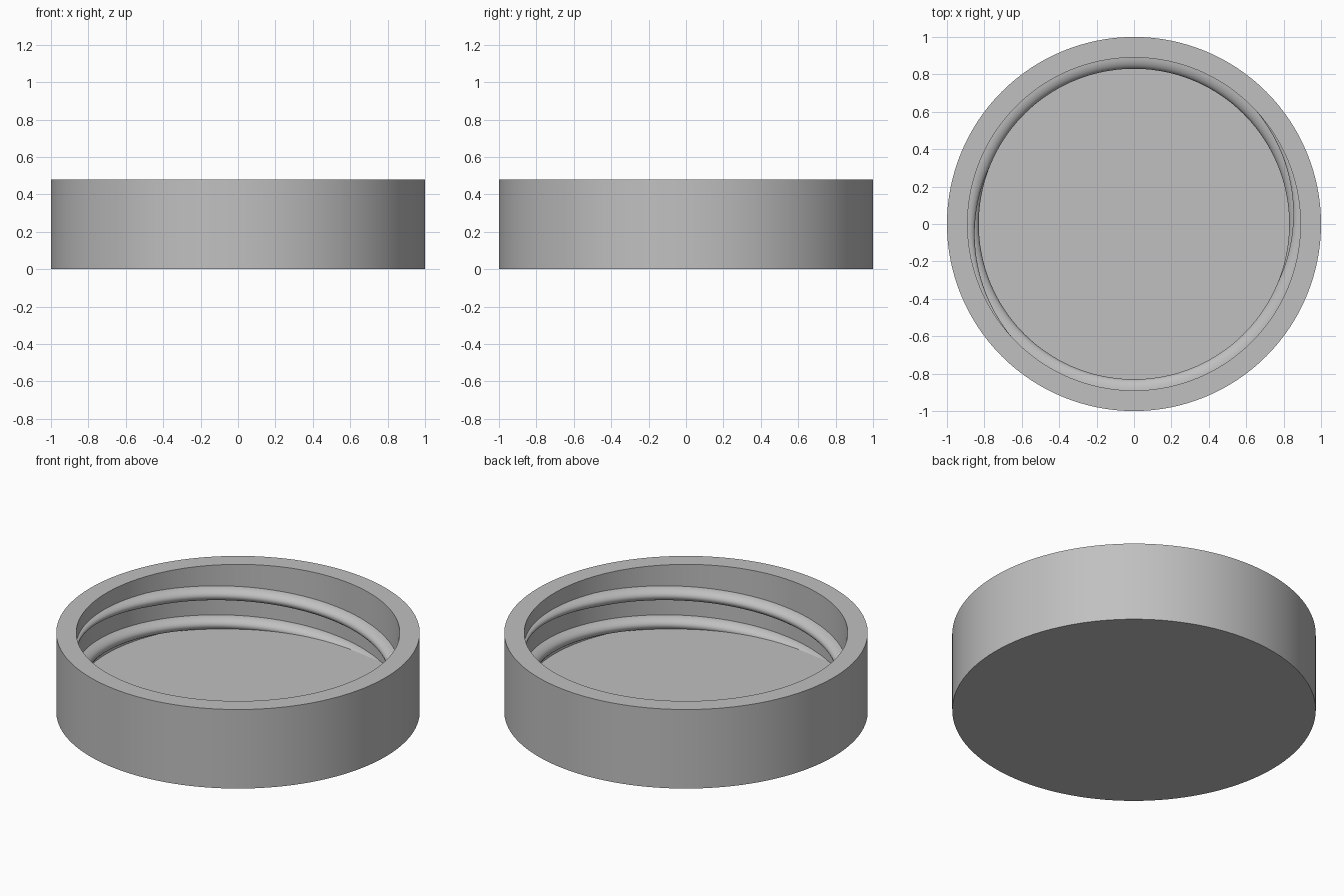
import bpy
import bmesh
from math import sin, cos, pi, radians
from mathutils import Vector

cube = bpy.data.objects.get("Cube")
if cube:
    bpy.data.objects.remove(cube)

GREY = (0.53, 0.53, 0.53, 1.0)
HEIGHT, FLOOR = 0.48, 0.11
OUTER, INNER = 1.0, 0.89
SEGMENTS = 128

mat = bpy.data.materials.new("plain grey")
mat.use_nodes = True
mat.diffuse_color = GREY
mat.node_tree.nodes["Principled BSDF"].inputs["Base Color"].default_value = GREY


def finish(bm, name):
    """Turn a bmesh into a shaded object with outward normals."""
    mesh = bpy.data.meshes.new(name)
    bm.to_mesh(mesh)
    bm.free()
    mesh.materials.append(mat)
    obj = bpy.data.objects.new(name, mesh)
    bpy.context.collection.objects.link(obj)
    bpy.ops.object.select_all(action="DESELECT")
    obj.select_set(True)
    bpy.context.view_layer.objects.active = obj
    bpy.ops.object.shade_smooth_by_angle(angle=radians(30))
    return obj


# Lid body: revolved cup section
def make_lid():
    section = [(0, 0), (OUTER, 0), (OUTER, HEIGHT), (INNER, HEIGHT),
               (INNER, FLOOR), (0, FLOOR)]
    bm = bmesh.new()
    verts = [bm.verts.new((r, 0, z)) for r, z in section]
    edges = [bm.edges.new(pair) for pair in zip(verts, verts[1:])]
    bmesh.ops.spin(bm, geom=verts + edges, cent=(0, 0, 0), axis=(0, 0, 1),
                   angle=2 * pi, steps=SEGMENTS, use_merge=True)
    bmesh.ops.remove_doubles(bm, verts=bm.verts, dist=0.0001)
    bmesh.ops.recalc_face_normals(bm, faces=bm.faces)
    return finish(bm, "lid_body")


# Inner thread: rounded ridge climbing one turn, fading out at its top end
def make_thread(name, end_angle):
    sweep, fade = radians(355), radians(70)
    lead, top_z = 0.352, 0.407
    depth, half_height, root = 0.065, 0.04, INNER + 0.005
    steps, arc = 140, 12
    bm = bmesh.new()
    rings = []
    for i in range(steps + 1):
        back = sweep * (1 - i / steps)
        angle = end_angle - back
        z = top_z - lead * back / (2 * pi)
        size = max(0.01, min(1, back / fade))
        ring = []
        for j in range(arc + 1):
            a = -pi / 2 + pi * j / arc
            r = root - depth * size * cos(a)
            ring.append(bm.verts.new((r * cos(angle), r * sin(angle),
                                      z + half_height * size * sin(a))))
        rings.append(ring)
    for low, high in zip(rings, rings[1:]):
        for j in range(arc):
            bm.faces.new((low[j], low[j + 1], high[j + 1], high[j]))
    # Ridge faces look inward to the axis
    bm.normal_update()
    middle = bm.faces[:][arc // 2]
    centre = middle.calc_center_median()
    if middle.normal.dot(Vector((centre.x, centre.y, 0))) > 0:
        bmesh.ops.reverse_faces(bm, faces=bm.faces)
    return finish(bm, name)


make_lid()
for index, start in enumerate(("first", "second")):
    make_thread(start + "_thread", radians(48 + 180 * index))
